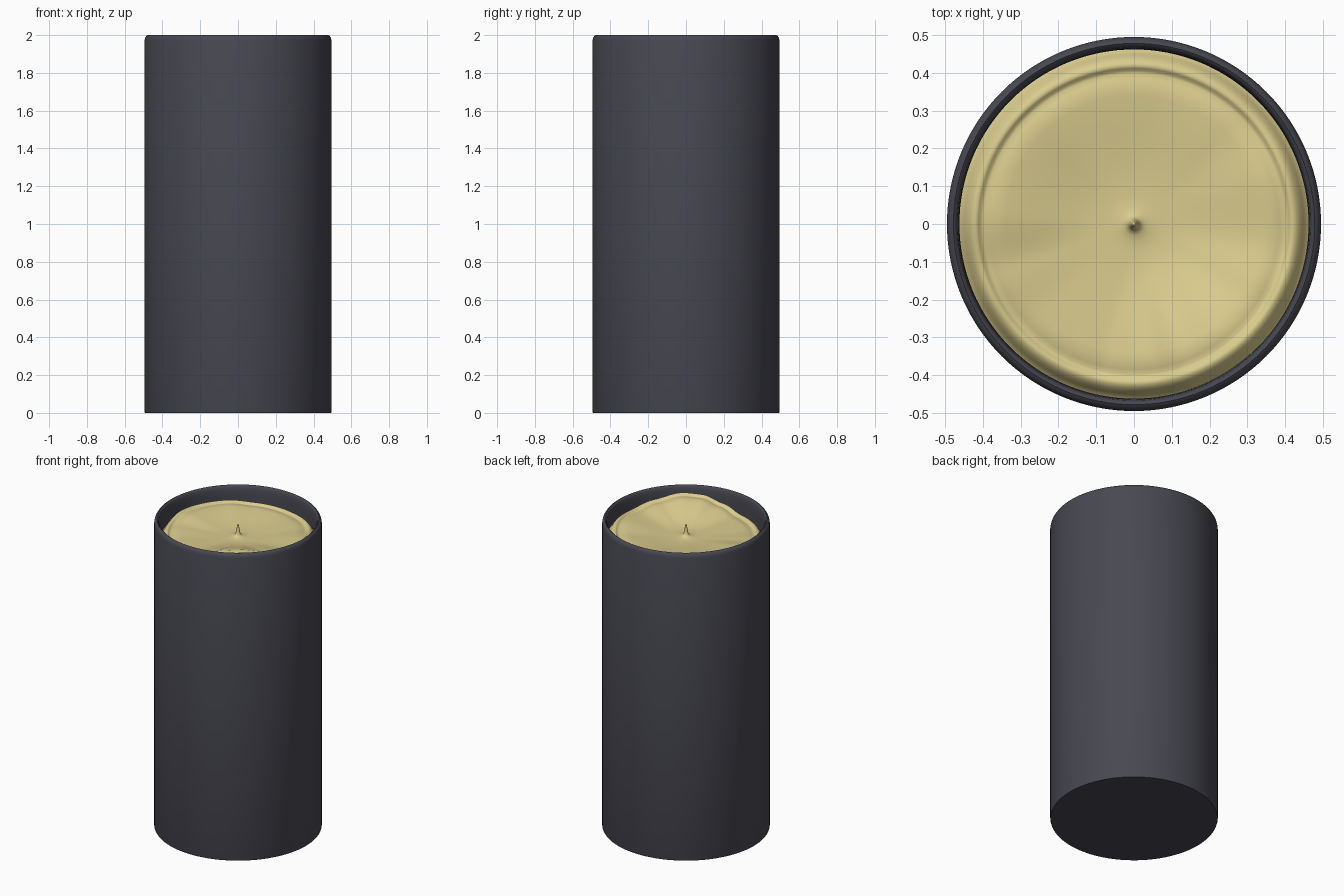
import bpy, bmesh, math

if "Cube" in bpy.data.objects:
    bpy.data.objects.remove(bpy.data.objects["Cube"])

SEG = 128

def material(name, rgb):
    m = bpy.data.materials.new(name)
    m.diffuse_color = (*rgb, 1)
    m.use_nodes = True
    m.node_tree.nodes["Principled BSDF"].inputs["Base Color"].default_value = m.diffuse_color
    return m

def revolve(name, profile, mat, height=lambda r, a, z: z):
    """Spin (radius, z) points round the z axis; radius 0 makes a pole."""
    bm = bmesh.new()
    rings = []
    for r, z in profile:
        if r == 0:
            rings.append([bm.verts.new((0, 0, z))])
        else:
            ring = []
            for i in range(SEG):
                a = 2 * math.pi * i / SEG
                ring.append(bm.verts.new((r * math.cos(a), r * math.sin(a), height(r, a, z))))
            rings.append(ring)
    for p, q in zip(rings, rings[1:]):
        for i in range(SEG):
            j = (i + 1) % SEG
            vs = [p[i % len(p)], p[j % len(p)], q[j % len(q)], q[i % len(q)]]
            bm.faces.new(list(dict.fromkeys(vs)))
    bmesh.ops.recalc_face_normals(bm, faces=bm.faces)
    me = bpy.data.meshes.new(name)
    bm.to_mesh(me)
    bm.free()
    ob = bpy.data.objects.new(name, me)
    bpy.context.collection.objects.link(ob)
    me.materials.append(mat)
    bpy.ops.object.select_all(action='DESELECT')
    ob.select_set(True)
    bpy.context.view_layer.objects.active = ob
    bpy.ops.object.shade_smooth_by_angle(angle=math.radians(50))
    return ob

dark = material("charcoal_shell", (0.065, 0.065, 0.085))
cream = material("cream_wax", (0.70, 0.60, 0.27))

# Shell: straight outside, rounded rim, hollow top
shell = [(0, 0), (0.40, 0), (0.493, 0), (0.495, 0.006), (0.495, 1.0), (0.495, 1.972),
         (0.492, 1.985), (0.486, 1.995), (0.478, 2.0), (0.472, 1.996), (0.467, 1.985),
         (0.464, 1.965), (0.462, 1.93), (0.462, 1.82), (0, 1.82)]
revolve("candle_shell", shell, dark)

# Depth of the wax edge below the rim by direction (degrees, depth)
EDGE = [(-103, .110), (-86, .077), (-68, .042), (-52, .035), (-29, .060), (-7, .078),
        (17, .072), (45, .088), (79, .097), (110, .094), (135, .081), (175, .076),
        (200, .098), (225, .108), (257, .110)]

def edge_z(a):
    d = math.degrees(a)
    if d > 257:
        d -= 360
    for (a0, d0), (a1, d1) in zip(EDGE, EDGE[1:]):
        if a0 <= d <= a1:
            t = (d - a0) / (a1 - a0)
            t = t * t * (3 - 2 * t)
            return 2.007 - (d0 + (d1 - d0) * t)
    return 1.9

def wax_height(r, a, z):
    # z is an offset from the wavy surface
    t = min(1, max(0, (r - 0.08) / 0.34))
    t = t * t * (3 - 2 * t)
    return 1.885 + (edge_z(a) - 1.885) * t + z

# Wax: wick-like centre peak, wavy pool, raised lip, sunken outer edge
wax = [(0, 1.966), (0.004, 0.077), (0.007, 0.06), (0.010, 0.04), (0.014, 0.02),
       (0.020, 0.01), (0.030, 0.005), (0.045, 0.002), (0.065, 0)]
wax += [(0.08 + 0.02 * i, 0) for i in range(15)]
wax += [(0.385, -0.006), (0.398, -0.011), (0.406, -0.009), (0.412, -0.002), (0.418, 0.001),
        (0.425, 0), (0.432, -0.004), (0.438, -0.010), (0.444, -0.018), (0.450, -0.028),
        (0.456, -0.038), (0.463, -0.044)]
revolve("candle_wax", wax, cream, wax_height)
